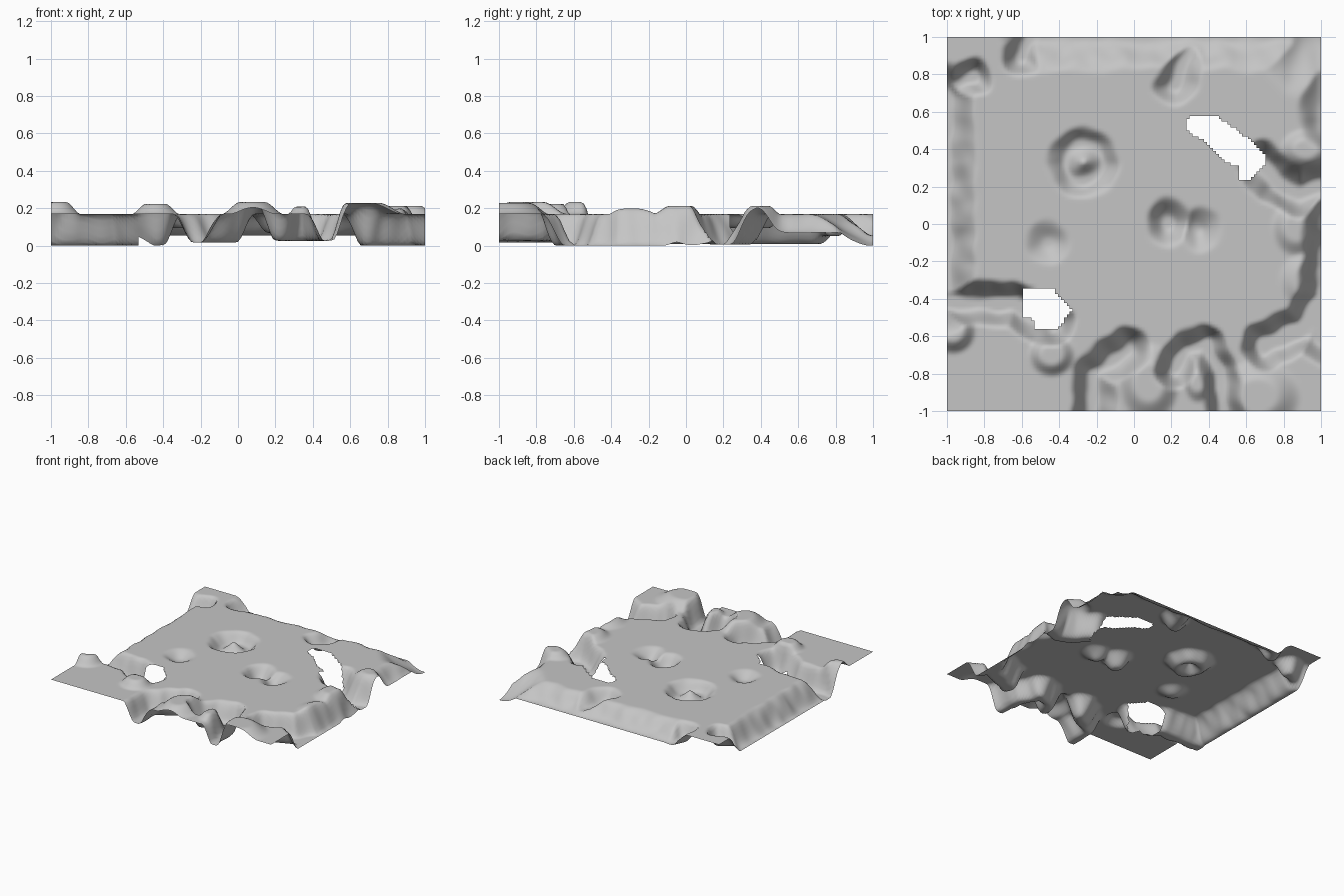
import bpy, bmesh
from mathutils import Vector, noise
from mathutils.geometry import intersect_point_line

cube = bpy.data.objects.get("Cube")
if cube:
    bpy.data.objects.remove(cube)

PLATEAU = 0.168
CELLS = 128


def smooth(t):
    t = max(0.0, min(1.0, t))
    return t * t * (3 - 2 * t)


def path_distance(p, path):
    best = 9.0
    for a, b in zip(path, path[1:]):
        a, b = Vector(a), Vector(b)
        q, t = intersect_point_line(p, a, b)
        q = a if t < 0 else b if t > 1 else Vector(q[:2])
        best = min(best, (p - q).length)
    return best


def inside(p, poly):
    hit = False
    for (ax, ay), (bx, by) in zip(poly, poly[1:] + poly[:1]):
        if (ay > p.y) != (by > p.y) and p.x < ax + (p.y - ay) * (bx - ax) / (by - ay):
            hit = not hit
    return hit


# Gullies: path, flat half width, slope width, depth share
gullies = [
    ([(-1.1, -.41), (-.64, -.43), (-.49, -.52), (-.44, -.53)], .03, .10, 1),
    ([(-.22, -1.1), (-.21, -.8), (-.03, -.67)], .02, .11, .9),
    ([(.21, -.78), (.28, -.67), (.38, -.64), (.45, -.78), (.5, -1.1)], .02, .09, .85),
    ([(.7, -.65), (.9, -.55), (1.02, -.4)], .04, .10, 1),
    ([(1.02, -.6), (1.05, -.2), (1.07, .1)], .05, .12, 1),
    ([(.68, .32), (.76, .23), (.88, .16), (1.1, .23)], .03, .11, .97),
    ([(.22, .74), (.36, 1.1)], .02, .10, .55),
    ([(-.6, .9), (-.5, 1.1)], .02, .10, .7),
    ([(-1, .72), (-.86, .78)], .02, .09, .7),
]

# Outer borders that fall away
borders = [
    ([(-1.04, -.4), (-1.04, .68)], .05, .15, .95),
    ([(-.5, 1.04), (1.1, 1.04)], .05, .18, .68),
    ([(1.05, .55), (1.05, 1.05)], .04, .14, .6),
    ([(1, 1), (1.1, 1.1)], .02, .35, 1),
]

# Pits in the plateau: centre, ring radius, ring half width, depth
pits = [
    ((-.27, .33), .10, .10, .075),
    ((.19, .01), 0, .14, .10),
    ((.35, -.03), 0, .13, .07),
    ((-.46, -.10), 0, .13, .05),
]

# Low mounds: centre, x radius, y radius, height
mounds = [
    ((-.97, -.57), .13, .13, .065),
    ((-.44, -.70), .13, .12, .055),
    ((.08, -.85), .17, .22, .065),
    ((.34, -.84), .08, .12, .04),
    ((.66, -.92), .24, .20, .06),
    ((.92, -.30), .15, .16, .03),
    ((.92, .40), .14, .11, .045),
    ((.87, -.02), .14, .16, .045),
]


def height(x, y):
    p = Vector((x, y))
    wobble = .022 * noise.noise(Vector((x * 9, y * 9, 0)))
    keep = 1.0
    for path, flat, slope, depth in gullies + borders:
        d = path_distance(p, path) + wobble
        keep = min(keep, 1 - depth * (1 - smooth((d - flat) / slope)))
    rise = 0.0
    for c, rx, ry, h in mounds:
        d = Vector(((x - c[0]) / rx, (y - c[1]) / ry)).length
        rise = max(rise, h * smooth((1 - d) / .6))
    z = (PLATEAU + rise) * keep
    drop = 0.0
    for c, ring, width, depth in pits:
        d = abs((p - Vector(c)).length - ring) + wobble
        drop = max(drop, depth * smooth((1 - d / width) / .9))
    return max(z - drop, 0.0)


# Openings at the inner ends of two gullies
openings = [
    [(-.6, -.34), (-.44, -.34), (-.33, -.46), (-.42, -.57),
     (-.53, -.57), (-.53, -.53), (-.55, -.5), (-.6, -.5)],
    [(.27, .55), (.3, .575), (.44, .575), (.56, .5), (.7, .37), (.7, .32),
     (.62, .24), (.57, .24), (.57, .31), (.52, .31), (.38, .44), (.3, .48)],
]

# Terrain sheet
bm = bmesh.new()
bmesh.ops.create_grid(bm, x_segments=CELLS, y_segments=CELLS, size=1)
gone = [f for f in bm.faces
        if any(inside(f.calc_center_median().xy, o) for o in openings)]
bmesh.ops.delete(bm, geom=gone, context='FACES')
for v in bm.verts:
    v.co.z = height(v.co.x, v.co.y)
for f in bm.faces:
    f.smooth = True
mesh = bpy.data.meshes.new("terrain")
bm.to_mesh(mesh)
bm.free()
terrain = bpy.data.objects.new("terrain", mesh)
bpy.context.collection.objects.link(terrain)

# Stone colour
stone = bpy.data.materials.new("grey_stone")
stone.use_nodes = True
grey = (.56, .56, .56, 1)
stone.diffuse_color = grey
stone.node_tree.nodes["Principled BSDF"].inputs["Base Color"].default_value = grey
mesh.materials.append(stone)
